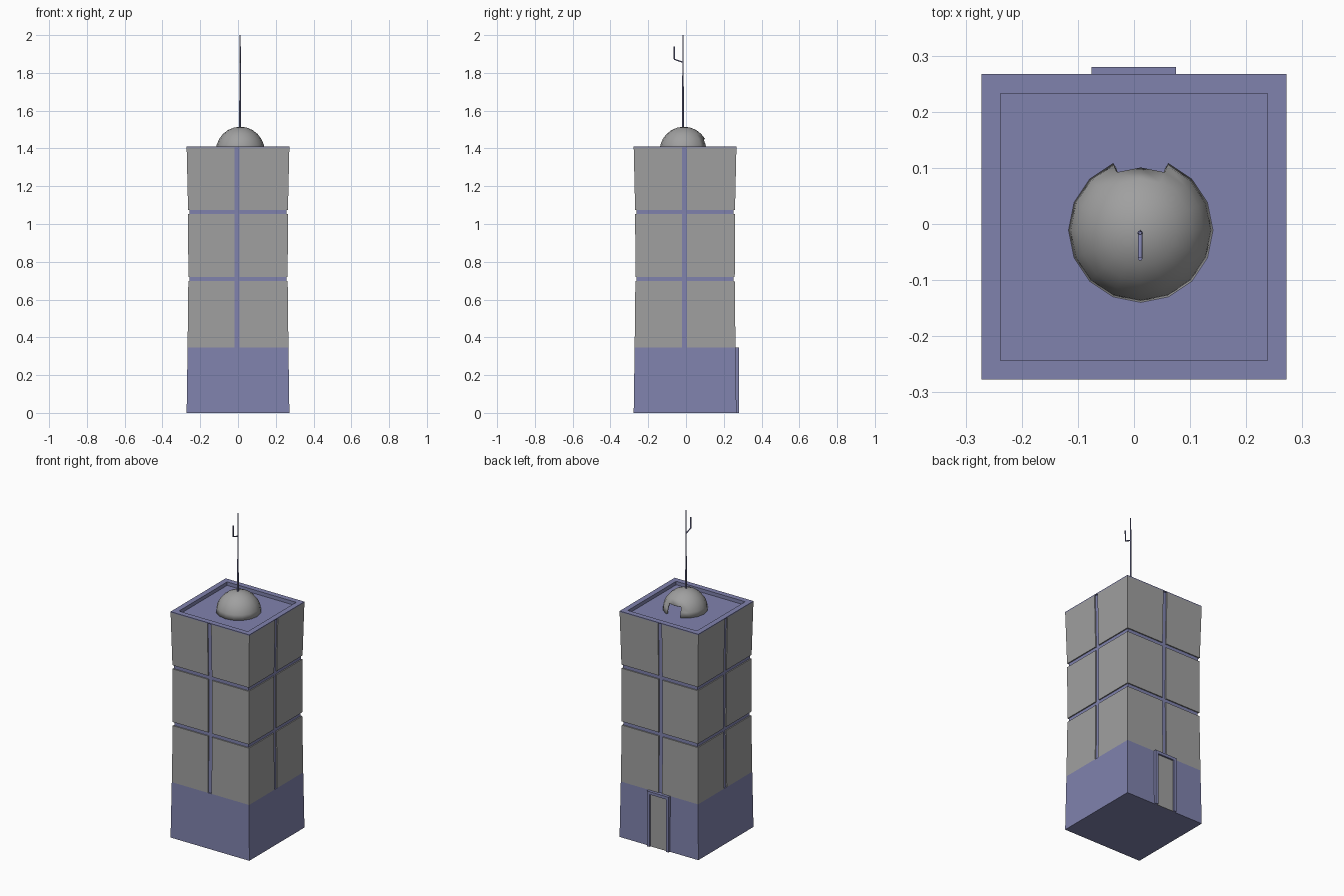
import bpy, bmesh, math
from mathutils import Matrix, Vector

if "Cube" in bpy.data.objects:
    bpy.data.objects.remove(bpy.data.objects["Cube"])

CY = -0.005  # tower centre in y


def material(name, rgb):
    m = bpy.data.materials.new(name)
    m.diffuse_color = (*rgb, 1)
    m.use_nodes = True
    m.node_tree.nodes["Principled BSDF"].inputs["Base Color"].default_value = m.diffuse_color
    return m


blue = material("blue_frame", (.216, .224, .42))
grey = material("grey_panel", (.35, .35, .35))

# Slightly waisted outline: (height, half width)
PROFILE = [(0, .272), (.345, .267), (.70, .263), (1.06, .264), (1.41, .272)]
INSET = .007  # depth of the grooves between panels


def half_width(z):
    for (z0, h0), (z1, h1) in zip(PROFILE, PROFILE[1:]):
        if z <= z1:
            return h0 + (h1 - h0) * (z - z0) / (z1 - z0)
    return PROFILE[-1][1]


def finish(name, bm, mat):
    bmesh.ops.recalc_face_normals(bm, faces=bm.faces)
    me = bpy.data.meshes.new(name)
    bm.to_mesh(me)
    bm.free()
    ob = bpy.data.objects.new(name, me)
    bpy.context.collection.objects.link(ob)
    me.materials.append(mat)
    return ob


def box(name, lo, hi, mat):
    bm = bmesh.new()
    size = Vector(hi) - Vector(lo)
    mid = (Vector(hi) + Vector(lo)) / 2
    bmesh.ops.create_cube(bm, size=1, matrix=Matrix.Translation(mid) @ Matrix.Diagonal((*size, 1)))
    return finish(name, bm, mat)


# Tower core: plinth, recessed shaft, top rim and sunken roof
TOP = 1.404
core = [(0, .272), (.345, .267)]
core += [(z, half_width(z) - INSET) for z in (.345, .70, 1.06, TOP)]
core += [(TOP, half_width(TOP)), (1.41, .272), (1.41, .238), (1.388, .238)]
bm = bmesh.new()
rings = []
for z, h in core:
    rings.append([bm.verts.new((sx * h, sy * h + CY, z))
                  for sx, sy in ((-1, -1), (1, -1), (1, 1), (-1, 1))])
for a, b in zip(rings, rings[1:]):
    for i in range(4):
        j = (i + 1) % 4
        bm.faces.new((a[i], a[j], b[j], b[i]))
bm.faces.new(rings[0][::-1])
bm.faces.new(rings[-1])
finish("tower_core", bm, blue)

# Grey wall panels: two columns and three rows on each side, mitred at corners
ROWS = [(.345, .697), (.72, 1.052), (1.075, TOP)]
for k, side in enumerate(("front", "right", "back", "left")):
    gap_mid = (-.005, -.003, .005, .003)[k]
    bm = bmesh.new()
    for z0, z1 in ROWS:
        for s in (-1, 1):
            inner = gap_mid + s * .013
            v = []
            for off in (0, -.012):
                for z in (z0, z1):
                    h = half_width(z) + off
                    v += [bm.verts.new((inner, -h, z)), bm.verts.new((s * h, -h, z))]
            for f in ((0, 1, 3, 2), (4, 5, 7, 6), (0, 1, 5, 4),
                      (2, 3, 7, 6), (0, 2, 6, 4), (1, 3, 7, 5)):
                bm.faces.new([v[i] for i in f])
    ob = finish("panels_" + side, bm, grey)
    ob.data.transform(Matrix.Translation((0, CY, 0)) @ Matrix.Rotation(k * math.pi / 2, 4, 'Z'))

# Door and its frame at the back
for name, x0, x1 in (("door_jamb_left", -.076, -.058), ("door_jamb_right", .057, .075)):
    box(name, (x0, .24, 0), (x1, .28, .345), blue)
box("door_lintel", (-.058, .24, .327), (.057, .28, .345), blue)
box("door", (-.058, .24, 0), (.057, .270, .327), grey)

# Roof dome with a doorway cut out of the lower faces
R = .129
bm = bmesh.new()
bmesh.ops.create_uvsphere(bm, u_segments=16, v_segments=12, radius=R)
bmesh.ops.delete(bm, geom=[v for v in bm.verts if v.co.z < -1e-4], context='VERTS')
opening = []
for f in bm.faces:
    c = f.calc_center_median()
    if c.z < R * .5 and c.y > 0 and abs(math.atan2(c.x, c.y)) < math.radians(22):
        opening.append(f)
bmesh.ops.delete(bm, geom=opening, context='FACES')
dome = finish("dome", bm, grey)
dome.location = (.012, -.011, 1.386)
solid = dome.modifiers.new("thickness", 'SOLIDIFY')
solid.thickness = .01
solid.offset = -1
bpy.context.view_layer.objects.active = dome
dome.select_set(True)
bpy.ops.object.shade_smooth_by_angle(angle=math.radians(35))
dome.select_set(False)

# Antenna mast
bm = bmesh.new()
bmesh.ops.create_cone(bm, cap_ends=True, segments=8, radius1=.005, radius2=.003, depth=.5,
                      matrix=Matrix.Translation((.011, -.016, 1.75)))
finish("antenna_mast", bm, blue)

# Side branch of the antenna
cu = bpy.data.curves.new("antenna_branch", 'CURVE')
cu.dimensions = '3D'
cu.bevel_depth = .004
cu.bevel_resolution = 1
cu.use_fill_caps = True
sp = cu.splines.new('POLY')
path = [(-.016, 1.856), (-.062, 1.872), (-.062, 1.94)]
sp.points.add(len(path) - 1)
for p, (y, z) in zip(sp.points, path):
    p.co = (.011, y, z, 1)
cu.materials.append(blue)
bpy.context.collection.objects.link(bpy.data.objects.new("antenna_branch", cu))
